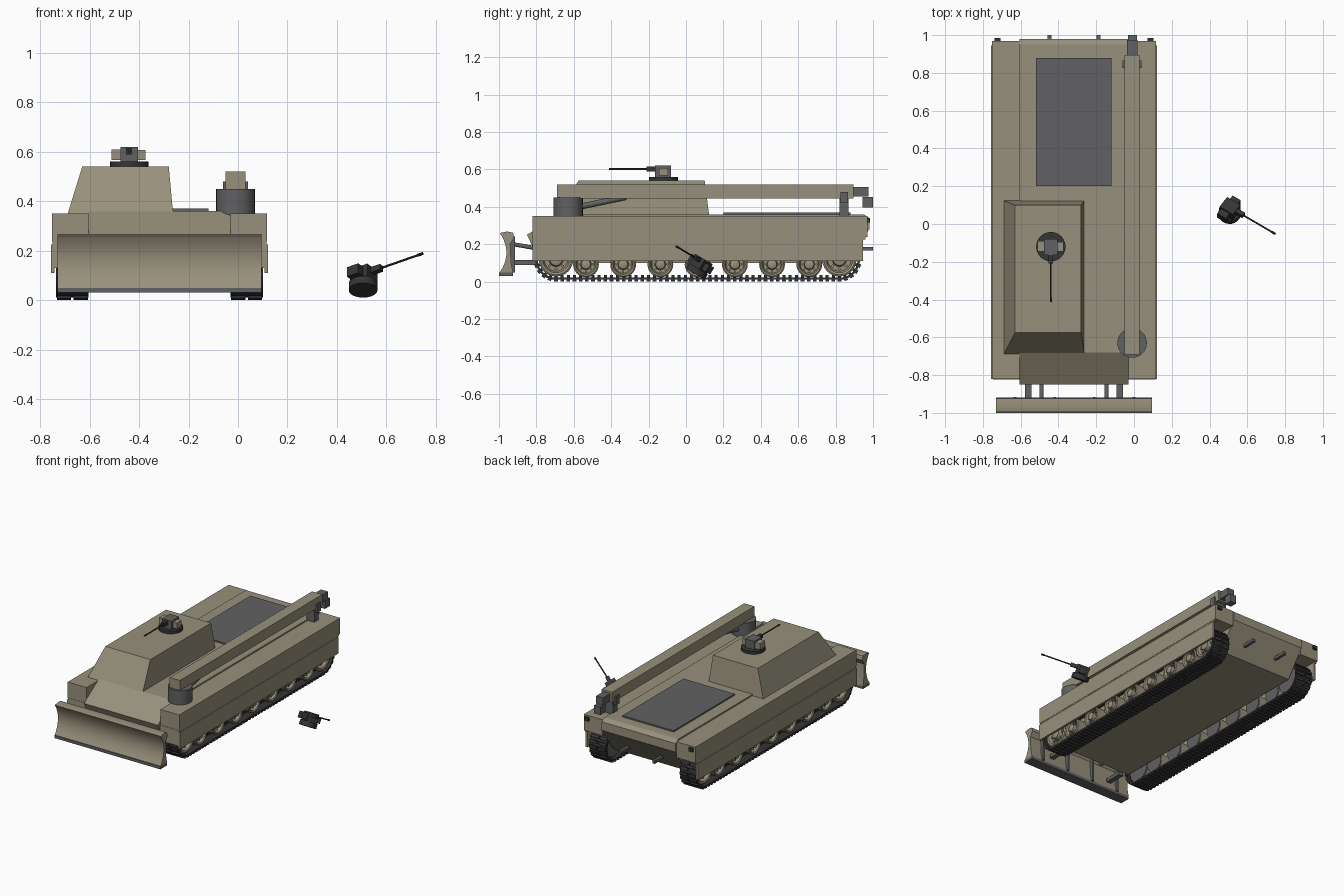
import bpy, bmesh, math
from mathutils import Matrix, Vector

cube = bpy.data.objects.get("Cube")
if cube:
    bpy.data.objects.remove(cube, do_unlink=True)


def material(name, rgb):
    m = bpy.data.materials.new(name)
    m.use_nodes = True
    m.diffuse_color = (*rgb, 1)
    m.node_tree.nodes["Principled BSDF"].inputs["Base Color"].default_value = (*rgb, 1)
    return m


OLIVE = material("olive paint", (0.31, 0.28, 0.2))
GREY = material("steel grey", (0.12, 0.12, 0.125))
BLACK = material("track black", (0.035, 0.035, 0.036))
I4 = Matrix.Identity(4)
MID = -0.3175  # vehicle centre line


def finish(name, bm, mat, smooth=False, M=I4):
    bmesh.ops.recalc_face_normals(bm, faces=bm.faces[:])
    me = bpy.data.meshes.new(name)
    bm.to_mesh(me)
    bm.free()
    me.materials.append(mat)
    ob = bpy.data.objects.new(name, me)
    bpy.context.collection.objects.link(ob)
    ob.matrix_world = M
    if smooth:
        bpy.ops.object.select_all(action='DESELECT')
        ob.select_set(True)
        bpy.context.view_layer.objects.active = ob
        bpy.ops.object.shade_smooth_by_angle(angle=math.radians(35))
    return ob


def add_box(bm, lo, hi, M=I4):
    lo, hi = Vector(lo), Vector(hi)
    bmesh.ops.create_cube(bm, size=1, matrix=M @ Matrix.Translation((lo + hi) / 2)
                          @ Matrix.Diagonal((*(hi - lo), 1)))


def box(name, lo, hi, mat, M=I4):
    bm = bmesh.new()
    add_box(bm, lo, hi)
    return finish(name, bm, mat, M=M)


def add_rod(bm, p, q, r, sides=16):
    p, q = Vector(p), Vector(q)
    rot = (q - p).to_track_quat('Z', 'Y').to_matrix().to_4x4()
    bmesh.ops.create_cone(bm, cap_ends=True, segments=sides, radius1=r, radius2=r,
                          depth=(q - p).length, matrix=Matrix.Translation((p + q) / 2) @ rot)


def rod(name, p, q, r, mat, sides=16, M=I4):
    bm = bmesh.new()
    add_rod(bm, p, q, r, sides)
    return finish(name, bm, mat, True, M)


def extrude(name, profile, x0, x1, mat, smooth=False):
    """Side profile (y, z) swept across x."""
    bm = bmesh.new()
    face = bm.faces.new([bm.verts.new((x0, y, z)) for y, z in profile])
    new = bmesh.ops.extrude_face_region(bm, geom=[face])["geom"]
    bmesh.ops.translate(bm, vec=(x1 - x0, 0, 0),
                        verts=[v for v in new if isinstance(v, bmesh.types.BMVert)])
    return finish(name, bm, mat, smooth)


# Hull with sloped nose and tail
extrude("hull", [(-0.68, 0.36), (-0.85, 0.25), (-0.78, 0.1), (0.85, 0.1),
                 (0.98, 0.28), (0.98, 0.34), (0.95, 0.36)], -0.605, -0.03, OLIVE)
box("engine_deck", (-0.52, 0.2, 0.355), (-0.12, 0.88, 0.37), GREY)

# Superstructure: tapered block
bm = bmesh.new()
low = [(-0.69, -0.69), (-0.262, -0.69), (-0.262, 0.125), (-0.69, 0.125)]
top = [(-0.63, -0.575), (-0.28, -0.575), (-0.28, 0.1), (-0.63, 0.1)]
a = [bm.verts.new((x, y, 0.345)) for x, y in low]
b = [bm.verts.new((x, y, 0.54)) for x, y in top]
bm.faces.new(a)
bm.faces.new(b)
for i in range(4):
    j = (i + 1) % 4
    bm.faces.new((a[i], a[j], b[j], b[i]))
finish("superstructure", bm, OLIVE)


def wheel(name, side, y, z, r):
    """Dished wheel turned about the x axis, with hub bolts."""
    xc = MID + side * 0.355
    bm = bmesh.new()
    prof = [(-.045, 0), (-.045, r), (.045, r), (.05, r * .9), (.045, r * .78), (.022, r * .68),
            (.022, r * .42), (.05, r * .36), (.055, r * .2), (.055, 0)]
    vs = [bm.verts.new((xc + side * u, y, z + h)) for u, h in prof]
    es = [bm.edges.new(e) for e in zip(vs, vs[1:])]
    bmesh.ops.spin(bm, geom=vs + es, cent=(xc, y, z), axis=(1, 0, 0),
                   angle=2 * math.pi, steps=24)
    bmesh.ops.remove_doubles(bm, verts=bm.verts[:], dist=1e-5)
    for k in range(8):
        t = k * math.pi / 4
        c, s = y + r * .55 * math.cos(t), z + r * .55 * math.sin(t)
        add_rod(bm, (xc + side * .02, c, s), (xc + side * .036, c, s), r * .09, 6)
    finish(name, bm, OLIVE, True)
    rod(name + "_inner_disc", (xc - side * .044, y, z), (xc - side * .05, y, z), r * .95, GREY, 24)


def track(name, side):
    """Links spaced evenly round a stadium-shaped loop."""
    ya, yb, zc, r = -0.695, 0.82, 0.119, 0.105
    run, arc = yb - ya, math.pi * r
    xc, n = MID + side * 0.3525, 112
    pitch = 2 * (run + arc) / n
    bm = bmesh.new()
    for i in range(n):
        d = i * pitch
        if d < run:
            y, z, t = ya + d, zc - r, 0
        elif d < run + arc:
            t = (d - run) / r
            y, z = yb + r * math.sin(t), zc - r * math.cos(t)
        elif d < 2 * run + arc:
            y, z, t = yb - (d - run - arc), zc + r, math.pi
        else:
            t = math.pi + (d - 2 * run - arc) / r
            y, z = ya + r * math.sin(t), zc - r * math.cos(t)
        M = Matrix.Translation((xc, y, z)) @ Matrix.Rotation(t, 4, 'X')
        add_box(bm, (-.0655, -pitch * .52, -.004), (.0655, pitch * .52, .008), M)
        for s in (-1, 1):
            x = s * .034
            add_box(bm, (x - .029, -pitch * .3, -.014), (x + .029, pitch * .3, -.004), M)
        add_box(bm, (-.006, -.008, .008), (.006, .008, .022), M)
    finish(name, bm, BLACK)


# Mirrored running gear, sponsons and skirts
for side, tag in ((1, "left"), (-1, "right")):
    def sbox(name, u0, u1, y0, y1, z0, z1, mat):
        xs = sorted((MID + side * u0, MID + side * u1))
        return box(tag + "_" + name, (xs[0], y0, z0), (xs[1], y1, z1), mat)
    sbox("sponson", .2875, .4345, -.82, .97, .238, .35, OLIVE)
    sbox("skirt", .424, .4385, -.82, .945, .11, .226, OLIVE)
    sbox("skirt_rail", .424, .4325, -.82, .96, .226, .238, OLIVE)
    sbox("front_flap", .2875, .43, -.822, -.812, .13, .24, OLIVE)
    sbox("tail_light", .39, .42, .965, .985, .315, .34, BLACK)
    sbox("tow_hook", .12, .14, .9, 1.0, .165, .185, GREY)
    sbox("blade_arm", .225, .26, -.925, -.8, .09, .115, GREY)
    bm = bmesh.new()
    x = MID + side * .172
    add_rod(bm, (x, -.925, .2), (x, -.81, .18), .011)
    finish(tag + "_blade_ram", bm, GREY, True)
    track(tag + "_track", side)
    for k in range(7):
        wheel(f"{tag}_road_wheel_{k + 1}", side, -0.535 + k * 0.199, 0.092, 0.069)
    wheel(tag + "_idler", side, -0.695, 0.119, 0.092)
    wheel(tag + "_sprocket", side, 0.82, 0.119, 0.092)

# Dozer blade with curved face, cutting edge and back ribs
front = [(-0.96 - 0.035 * ((k - 5) / 5) ** 2, 0.05 + 0.021 * k) for k in range(11)]
back = [(-.955, .268), (-.925, .262), (-.918, .235), (-.94, .2), (-.935, .1), (-.925, .05)]
extrude("dozer_blade", front + back, -0.73, 0.095, OLIVE, True)
box("blade_cutting_edge", (-0.73, -1.0, 0.03), (0.095, -0.925, 0.05), GREY)
for x in (-0.63, -0.42, -0.21, 0.0):
    box("blade_rib", (x - .007, -.945, .05), (x + .007, -.915, .24), GREY)

# Crane along the left side
rod("crane_base", (-.01, -.63, .345), (-.01, -.63, .45), .078, GREY, 32)
box("crane_boom", (-.05, -.69, .445), (.03, .895, .52), OLIVE)
box("boom_extension", (-.036, .89, .455), (.018, .975, .507), GREY)
box("hook_block", (-.033, .945, .395), (.015, 1.0, .452), GREY)
box("boom_rest", (-.04, .82, .345), (.02, .868, .446), GREY)
for x in (-.053, .033):
    box("boom_rest_cheek", (x - .007, .825, .42), (x + .007, .865, .48), GREY)
rod("boom_ram", (-.01, -.57, .4), (-.01, -.32, .452), .016, GREY)


def weapon_station(name, M, ring, height, body, cheek, barrel):
    """Ring mount, receiver, side boxes and barrel facing local -y."""
    h = height
    rod(name + "_ring", (0, 0, 0), (0, 0, h), ring, barrel, 24, M)
    box(name + "_receiver", (-.036, -.045, h), (.036, .04, h + .06), body, M)
    box(name + "_ammo_box", (-.072, -.025, h + .006), (-.036, .03, h + .05), cheek, M)
    box(name + "_sight", (.036, -.025, h + .006), (.066, .025, h + .048), cheek, M)
    box(name + "_gun_body", (-.012, -.09, h + .03), (.012, -.04, h + .055), barrel, M)
    rod(name + "_barrel", (0, -.08, h + .042), (0, -.29, h + .042), .0045, barrel, 10, M)
    rod(name + "_muzzle", (0, -.268, h + .042), (0, -.292, h + .042), .006, barrel, 10, M)


weapon_station("roof_gun", Matrix.Translation((-.44, -.12, .54)), .078, .02, GREY, OLIVE, BLACK)

# Detached, tilted weapon station
fwd = Vector((0.826, -0.482, 0.289)).normalized()
up = Vector((0, 0.514, 0.857)).normalized()
M = Matrix((up.cross(fwd), -fwd, up)).transposed()
M = Matrix((-fwd.cross(up) * -1, -fwd, up)).transposed() if M.determinant() < 0 else M
weapon_station("loose_gun", Matrix.Translation((.506, .05, .04)) @ M.to_4x4(),
               .058, .033, BLACK, BLACK, BLACK)
